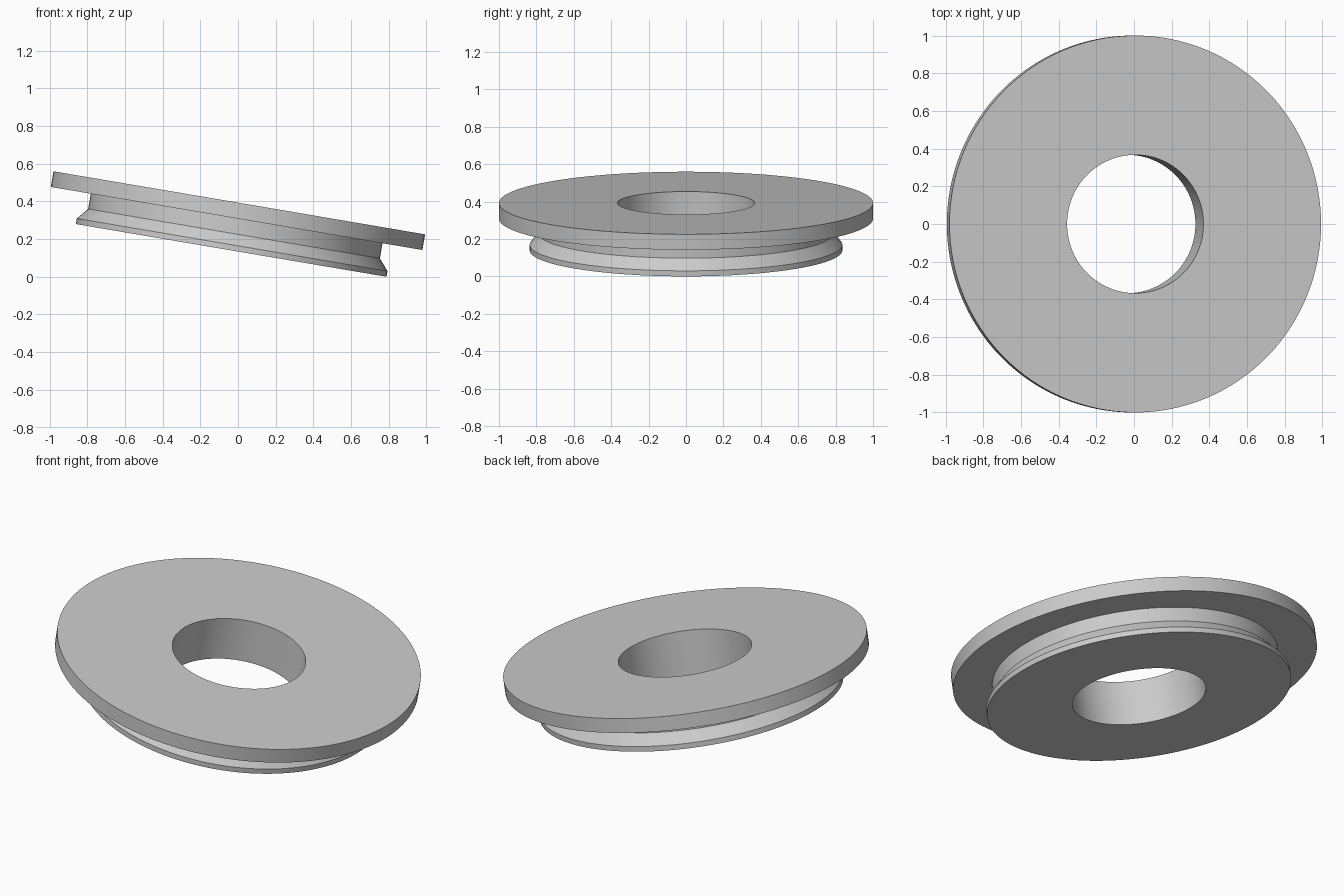
import bpy, bmesh, math
from mathutils import Matrix

cube = bpy.data.objects.get("Cube")
if cube:
    bpy.data.objects.remove(cube, do_unlink=True)

SEGMENTS = 128
TILT = math.radians(9.63)
HOLE, NECK, RIM, FLANGE = 0.367, 0.785, 0.836, 1.0

# Plain grey material
grey = bpy.data.materials.new("plain_grey")
grey.use_nodes = True
colour = (0.6, 0.6, 0.6, 1)
grey.diffuse_color = colour
grey.node_tree.nodes["Principled BSDF"].inputs["Base Color"].default_value = colour

# Closed cross-section (radius, height): bore, lower rim, cone, neck, flange
profile = [(HOLE, 0), (RIM, 0), (RIM, 0.03), (NECK, 0.09),
           (NECK, 0.172), (FLANGE, 0.172), (FLANGE, 0.256), (HOLE, 0.256)]

# Revolve the section into a grooved ring
bm = bmesh.new()
rings = []
for radius, height in profile:
    angles = [2 * math.pi * i / SEGMENTS for i in range(SEGMENTS)]
    rings.append([bm.verts.new((radius * math.cos(a), radius * math.sin(a), height))
                  for a in angles])
for lower, upper in zip(rings, rings[1:] + rings[:1]):
    for i in range(SEGMENTS):
        j = (i + 1) % SEGMENTS
        bm.faces.new((lower[i], lower[j], upper[j], upper[i]))
bmesh.ops.recalc_face_normals(bm, faces=bm.faces)

# Tilt towards +x and rest the low edge on the ground
bm.transform(Matrix.Translation((-0.036, 0, RIM * math.sin(TILT)))
             @ Matrix.Rotation(TILT, 4, 'Y'))

mesh = bpy.data.meshes.new("grooved_ring")
bm.to_mesh(mesh)
bm.free()
mesh.materials.append(grey)
ring = bpy.data.objects.new("grooved_ring", mesh)
bpy.context.collection.objects.link(ring)

# Smooth round walls, sharp rims
bpy.ops.object.select_all(action='DESELECT')
ring.select_set(True)
bpy.context.view_layer.objects.active = ring
bpy.ops.object.shade_smooth_by_angle(angle=math.radians(25))
